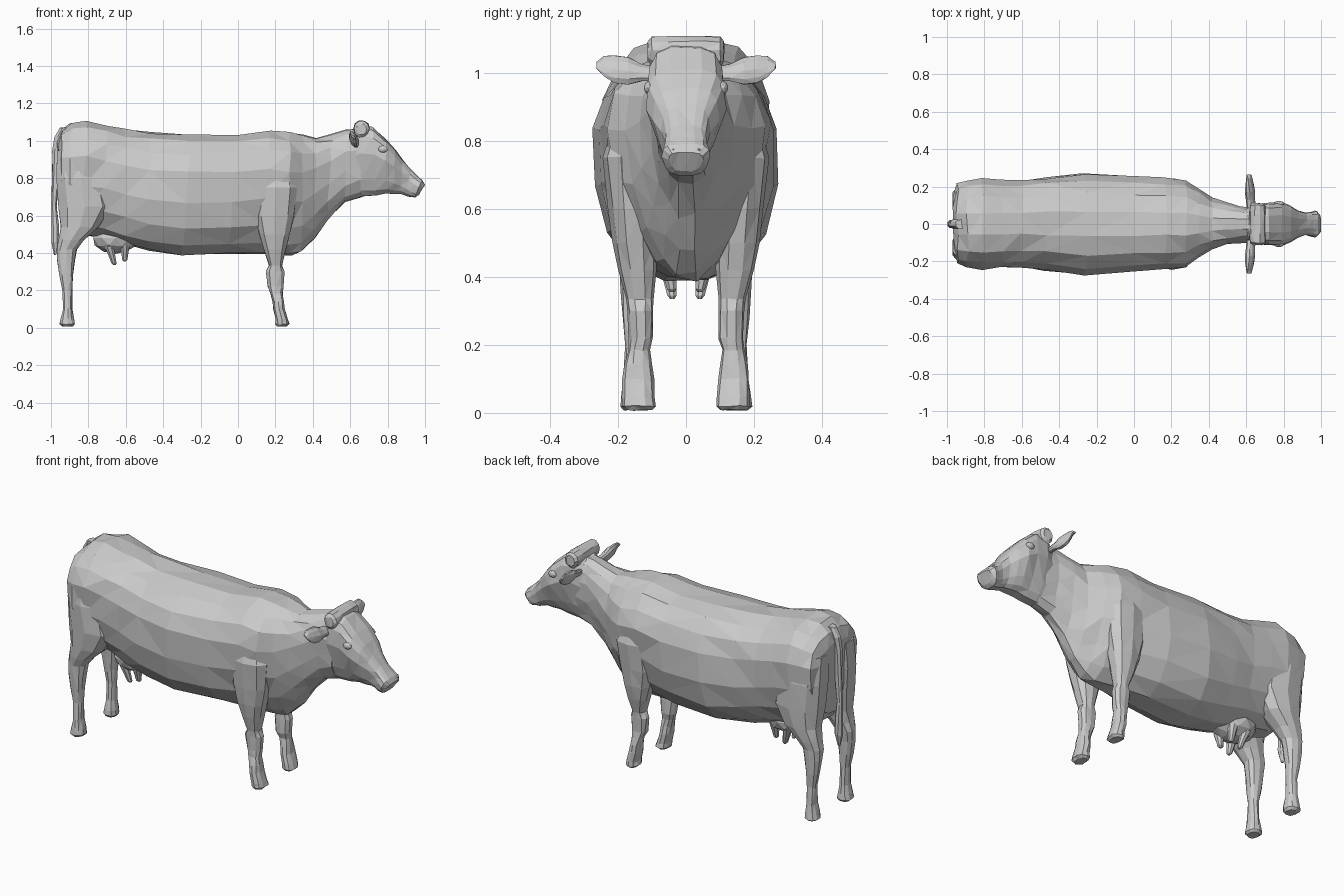
import bpy, bmesh, math, random
from mathutils import Vector

random.seed(4)


def oval(centre, up, down, side, n, power=0.85, taper=0.0):
    """Ring around centre; separate upper and lower radii, narrowing below by taper."""
    ring = []
    for i in range(n):
        a = 2 * math.pi * (i + 0.5) / n
        c, s = math.cos(a), math.sin(a)
        c = math.copysign(abs(c) ** power, c)
        s = math.copysign(abs(s) ** power, s)
        s *= 1 - taper * max(0, -c)
        ring.append(centre + (up if c > 0 else down) * abs(c) + side * s)
    return ring


def loft(name, rings, jitter=0.0):
    """Skin a list of rings, cap both ends and facet the result."""
    bm = bmesh.new()
    rows = []
    for ring in rings:
        rows.append([bm.verts.new(p + Vector([random.uniform(-jitter, jitter) for _ in range(3)]))
                     for p in ring])
    n = len(rows[0])
    for r0, r1 in zip(rows, rows[1:]):
        for i in range(n):
            bm.faces.new((r0[i], r0[(i + 1) % n], r1[(i + 1) % n], r1[i]))
    bm.faces.new(rows[0])
    bm.faces.new(rows[-1])
    bmesh.ops.triangulate(bm, faces=bm.faces[:])
    bmesh.ops.recalc_face_normals(bm, faces=bm.faces[:])
    return finish(name, bm)


def finish(name, bm):
    me = bpy.data.meshes.new(name)
    bm.to_mesh(me)
    bm.free()
    ob = bpy.data.objects.new(name, me)
    bpy.context.collection.objects.link(ob)
    return ob


def blob(name, loc, size, sub=2):
    bm = bmesh.new()
    bmesh.ops.create_icosphere(bm, subdivisions=sub, radius=1)
    for v in bm.verts:
        v.co = Vector([v.co[i] * size[i] + loc[i] for i in range(3)])
    return finish(name, bm)


def upright(name, rows, side, n=10, power=0.85):
    """Limb from horizontal sections: z, x min, x max, y inner, y outer."""
    rings = []
    for z, x0, x1, y0, y1 in rows:
        c = Vector(((x0 + x1) / 2, side * (y0 + y1) / 2, z))
        v = Vector(((x1 - x0) / 2, 0, 0))
        rings.append(oval(c, v, -v, Vector((0, (y1 - y0) / 2, 0)), n, power))
    return loft(name, rings, 0.002)


def spine(name, rows, n, k, jitter, power=0.85):
    """Body from sections: top x, top z, bottom x, bottom z, half width, taper."""
    rings = []
    for xt, zt, xb, zb, w, taper in rows:
        t, b = Vector((xt, 0, zt)), Vector((xb, 0, zb))
        c = b.lerp(t, k)
        rings.append(oval(c, t - c, b - c, Vector((0, w, 0)), n, power, taper))
    return loft(name, rings, jitter)


# trunk and neck
spine("body", [
    (-.965, 1.0, -.955, .70, .16, .2), (-.945, 1.06, -.94, .58, .22, .2),
    (-.89, 1.095, -.90, .53, .24, .2), (-.81, 1.107, -.83, .50, .245, .2),
    (-.70, 1.09, -.72, .475, .237, .1), (-.60, 1.065, -.60, .445, .232, 0),
    (-.47, 1.045, -.48, .41, .25, 0), (-.25, 1.04, -.30, .378, .275, 0),
    (0, 1.035, -.05, .388, .265, .1), (.17, 1.062, .14, .395, .25, .3),
    (.28, 1.045, .28, .385, .24, .5), (.35, 1.03, .34, .405, .19, .5),
    (.42, 1.02, .41, .48, .145, .4), (.50, 1.035, .48, .575, .115, .3),
    (.58, 1.06, .57, .67, .10, .2), (.66, 1.07, .66, .70, .095, .1)], 16, .58, .007)

# head and muzzle
spine("head", [
    (.60, 1.05, .60, .70, .085, .3), (.65, 1.09, .67, .70, .108, .4),
    (.72, 1.075, .74, .705, .114, .45), (.79, 1.01, .79, .715, .118, .45),
    (.84, .955, .835, .715, .098, .4), (.88, .90, .87, .715, .072, .3),
    (.925, .845, .90, .705, .06, .25), (.96, .81, .92, .70, .066, .2),
    (.985, .79, .945, .695, .071, .25), (1.0, .765, .965, .71, .052, .3)], 14, .6, .002, .62)

# poll ridge across the top of the head
loft("poll_ridge", [oval(Vector((.66, y, 1.065)), Vector((0, 0, r)), Vector((0, 0, -r * 1.2)),
                         Vector((r, 0, 0)), 10, 1)
                    for y, r in ((-.112, .028), (-.10, .041), (-.05, .045), (.05, .045),
                                 (.10, .041), (.112, .028))], .002)

# tail with thicker tuft
upright("tail", [(1.07, -.955, -.90, -.025, .025), (1.02, -.982, -.92, -.026, .026),
                 (.95, -.993, -.945, -.022, .022),
                 (.80, -.995, -.955, -.017, .017), (.65, -1.0, -.968, -.015, .015),
                 (.55, -1.0, -.958, -.022, .022), (.46, -.998, -.955, -.024, .024),
                 (.39, -.985, -.972, -.007, .007)], 1, 8)

# udder
blob("udder", (-.655, 0, .48), (.125, .105, .085))

for side, tag in ((1, "left"), (-1, "right")):
    # front leg from hoof to shoulder
    upright("front_leg_" + tag, [
        (.008, .21, .262, .10, .178), (.02, .198, .275, .088, .188),
        (.045, .20, .268, .09, .188), (.10, .188, .25, .094, .186),
        (.14, .185, .246, .10, .181), (.185, .172, .24, .107, .17),
        (.22, .158, .245, .096, .168), (.30, .148, .25, .096, .172),
        (.335, .165, .238, .095, .175), (.42, .135, .26, .088, .20),
        (.50, .11, .28, .085, .215), (.60, .085, .305, .08, .228),
        (.75, .09, .32, .08, .243), (.90, .13, .27, .07, .20)], side)
    # hind leg from hoof to thigh
    upright("hind_leg_" + tag, [
        (.008, -.94, -.885, .115, .182), (.02, -.955, -.873, .105, .194),
        (.05, -.948, -.876, .107, .19), (.10, -.936, -.886, .115, .185),
        (.20, -.938, -.886, .122, .18), (.28, -.955, -.88, .115, .187),
        (.36, -.968, -.87, .108, .192), (.42, -.972, -.86, .10, .196),
        (.47, -.962, -.82, .085, .208), (.54, -.95, -.74, .06, .222),
        (.65, -.965, -.67, .03, .232), (.80, -.978, -.70, .018, .236),
        (.95, -.972, -.76, .018, .21)], side)
    # ear: flattened leaf pointing outward
    rings = []
    for y, z, h, d in ((.085, .995, .022, .02), (.13, 1.0, .026, .022), (.17, 1.005, .042, .026),
                       (.21, 1.01, .042, .02), (.24, 1.018, .032, .013), (.263, 1.022, .010, .006)):
        x = .625 - (y - .1) * .06
        rings.append(oval(Vector((x, side * y, z)), Vector((-.012, 0, h)),
                          Vector((.012, 0, -h)), Vector((d, 0, 0)), 10, 1))
    loft("ear_" + tag, rings, .001)
    # eye and nostril rim
    blob("eye_" + tag, (.775, side * .108, .955), (.026, .016, .02))
    blob("nostril_" + tag, (.978, side * .038, .768), (.018, .022, .016), 1)
    # teats
    for x, tip, low in ((-.69, -.66, .335), (-.605, -.605, .355)):
        rings = []
        for t, r in ((0, .028), (.5, .02), (.9, .015), (1, .007)):
            c = Vector((x + (tip - x) * t, side * (.055 - .015 * t), .44 + (low - .44) * t))
            rings.append(oval(c, Vector((r, 0, 0)), Vector((-r, 0, 0)), Vector((0, r, 0)), 8, 1))
        loft("teat_" + tag, rings)
